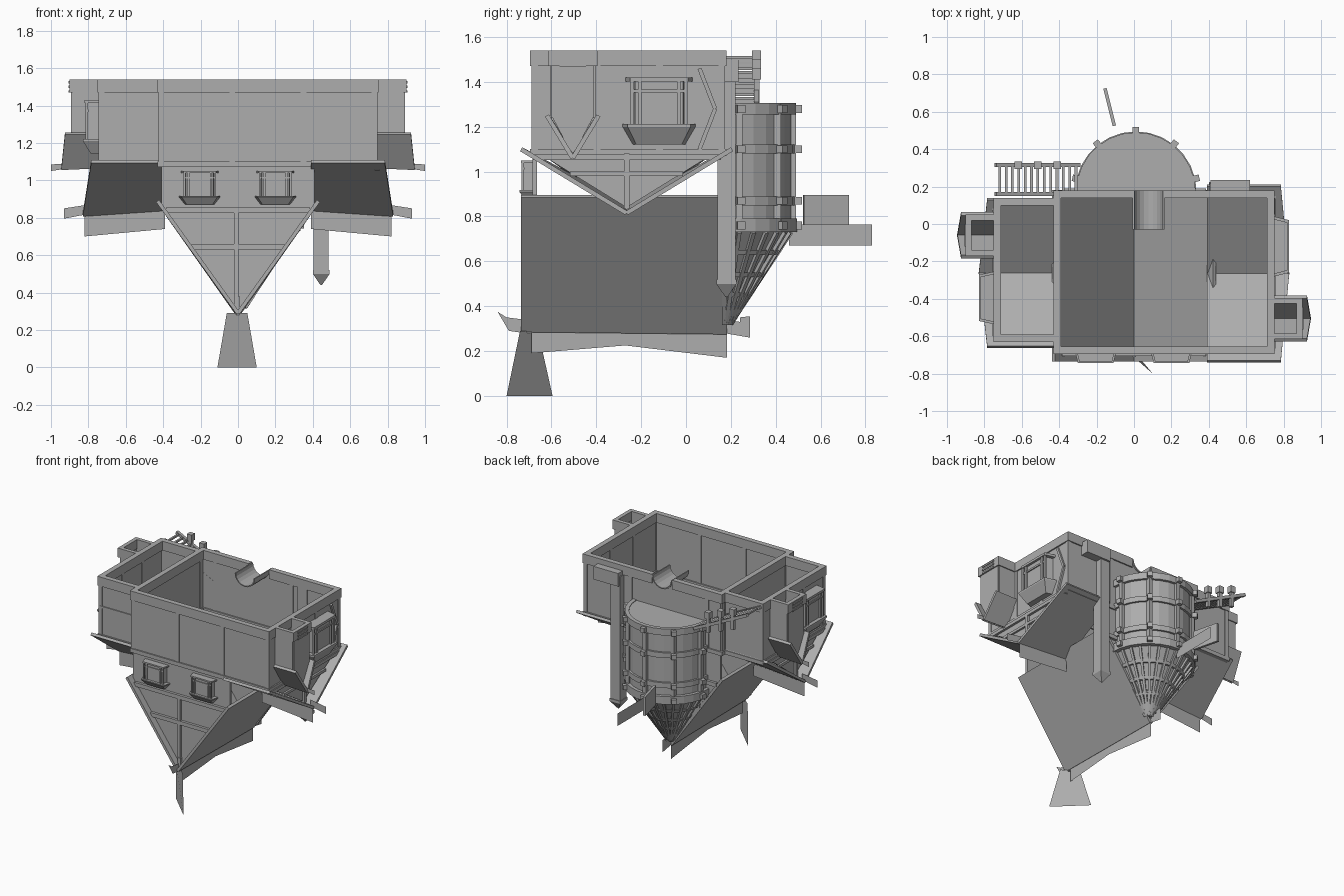
import bpy, bmesh, math
from mathutils import Vector

cube = bpy.data.objects.get("Cube")
if cube:
    bpy.data.objects.remove(cube, do_unlink=True)

grey = bpy.data.materials.new("stone grey")
grey.use_nodes = True
GREY = (0.42, 0.42, 0.42, 1)
grey.diffuse_color = GREY
grey.node_tree.nodes["Principled BSDF"].inputs["Base Color"].default_value = GREY


def finish(name, bm):
    bmesh.ops.recalc_face_normals(bm, faces=bm.faces)
    mesh = bpy.data.meshes.new(name)
    bm.to_mesh(mesh)
    bm.free()
    mesh.materials.append(grey)
    ob = bpy.data.objects.new(name, mesh)
    bpy.context.collection.objects.link(ob)
    return ob


def loft(name, rings, caps=True):
    """Skin between rings of equal point count."""
    bm = bmesh.new()
    vs = [[bm.verts.new(p) for p in r] for r in rings]
    n = len(vs[0])
    for a, b in zip(vs, vs[1:]):
        for i in range(n):
            bm.faces.new((a[i], a[(i + 1) % n], b[(i + 1) % n], b[i]))
    if caps:
        bm.faces.new(vs[0])
        bm.faces.new(vs[-1])
    return finish(name, bm)


def slab(name, pts, t=0.02):
    """Flat plate of thickness t centred on a polygon."""
    pts = [Vector(p) for p in pts]
    n = sum((pts[i].cross(pts[(i + 1) % len(pts)]) for i in range(len(pts))), Vector()).normalized()
    return loft(name, [[p - n * t / 2 for p in pts], [p + n * t / 2 for p in pts]])


def plate(name, pts):
    bm = bmesh.new()
    bm.faces.new([bm.verts.new(p) for p in pts])
    return finish(name, bm)


def box(name, x, y, z):
    ring = [(x[0], y[0]), (x[1], y[0]), (x[1], y[1]), (x[0], y[1])]
    return loft(name, [[(a, b, h) for a, b in ring] for h in z])


def beam(name, a, b, w=0.02):
    """Square bar from a to b."""
    a, b = Vector(a), Vector(b)
    d = (b - a).normalized()
    s = d.cross(Vector((0, 0, 1)) if abs(d.z) < 0.95 else Vector((0, 1, 0))).normalized()
    u = s.cross(d)
    offs = [(s * i + u * j) * w / 2 for i, j in ((-1, -1), (1, -1), (1, 1), (-1, 1))]
    return loft(name, [[p + o for o in offs] for p in (a, b)])


def to_y(c=0, s=1):
    return lambda u, v, z: (c + v, s * u, z)


def to_x(c, s):
    return lambda u, v, z: (s * u, c + v, z)


def trough(name, M, u0, ut, ub, w, zt, z0, z1):
    """V-shaped floor running along u, keel height from z0 to z1."""
    for s in (-1, 1):
        slab(name + "_slope", [M(u0, s * w, zt), M(ut, s * w, zt), M(ub, 0, z1), M(u0, 0, z0)])


# Upper walls, rim and base mouldings
def wall(name, a, b, ribs=0, out=(0, 0)):
    (x0, y0), (x1, y1) = a, b
    slab(name, [(x0, y0, 1.08), (x1, y1, 1.08), (x1, y1, 1.53), (x0, y0, 1.53)])
    h = 0.02
    for nm, z in (("rim", (1.47, 1.54)), ("base_moulding", (1.07, 1.10))):
        box(name + "_" + nm, (min(x0, x1) - h, max(x0, x1) + h), (min(y0, y1) - h, max(y0, y1) + h), z)
    for i in range(ribs):
        t = i / (ribs - 1)
        x, y = x0 + (x1 - x0) * t + out[0], y0 + (y1 - y0) * t + out[1]
        beam(name + "_rib", (x, y, 1.08), (x, y, 1.5), 0.03)


F, B, W, D = -0.675, 0.16, 0.73, -0.41
wall("front_wall", (D, F), (W, F), 4)
wall("left_wall", (W, F), (W, B), 4)
wall("divider_wall", (D, F), (D, B))
wall("right_front_wall", (-W, -0.61), (D, -0.61), 2)
wall("right_wall", (-W, -0.61), (-W, 0.12), 4)
wall("right_back_wall", (-W, 0.12), (D, 0.12), 2)
beam("front_rail", (-W, -0.62, 1.31), (D, -0.62, 1.31), 0.015)

# Back wall with round notch and the half-pipe spout in it
CX, R = 0.078, 0.085
arc = [(CX + math.cos(a) * R, 1.535 + math.sin(a) * R) for a in (math.pi * (1 + i / 10) for i in range(11))]
outline = [(D, 1.08), (D, 1.535)] + arc + [(W, 1.535), (W, 1.08)]
slab("back_wall", [(x, B, z) for x, z in outline])
for x in ((D, CX - R), (CX + R, W)):
    box("back_rim", x, (B - 0.02, B + 0.02), (1.47, 1.54))
box("back_base_moulding", (D, W), (B - 0.02, B + 0.02), (1.07, 1.10))
for x in (-0.3, 0.35, W):
    beam("back_rib", (x, B, 1.08), (x, B, 1.5), 0.03)
inner = [(CX + (x - CX) * 0.9, 1.535 + (z - 1.535) * 0.9) for x, z in reversed(arc)]
loft("spout", [[(x, y, z) for x, z in arc + inner] for y in (-0.03, 0.18)])

# Main hull: deep V running front to back, closed by pointed end walls
trough("hull", to_y(), -0.735, 0.183, 0.183, 0.43, 0.89, 0.29, 0.28)
for y, o in ((F, -0.015), (B, 0.015)):
    slab("hull_end", [(-0.41, y, 1.1), (0.41, y, 1.1), (0.41, y, 0.86), (0, y, 0.3), (-0.41, y, 0.86)])
    beam("hull_end_post", (-0.01, y + o, 0.31), (-0.01, y + o, 0.84), 0.025)
    for z in (0.84, 0.645):
        w = (z - 0.29) * 0.7
        beam("hull_end_rail", (-w, y + o, z), (w, y + o, z), 0.03)
beam("prow_pin", (0, -0.70, 0.28), (0, -0.70, 0.38), 0.02)
plate("keel_fin", [(0, -0.69, 0.31), (0, -0.69, 0.19), (0, -0.27, 0.225), (0, 0.183, 0.17), (0, 0.183, 0.3)])
plate("prow_tab", [(0, -0.84, 0.375), (0, -0.79, 0.29), (0, -0.72, 0.28), (0, -0.72, 0.34), (0, -0.8, 0.35)])
plate("stern_tab", [(0, 0.17, 0.28), (0, 0.285, 0.26), (0, 0.285, 0.355), (0, 0.24, 0.35), (0, 0.24, 0.33), (0, 0.17, 0.34)])
plate("foot", [(0.1, -0.8, 0), (-0.11, -0.595, 0), (-0.06, -0.66, 0.29), (0.05, -0.74, 0.29)])

# Side wings, window bays and hanging bays on both sides
for side, s, c, half, box_y, bay_y in (("left", 1, -0.265, 0.47, -0.12, -0.505), ("right", -1, -0.262, 0.395, -0.395, -0.06)):
    M = to_x(c, s)
    trough(side + "_wing", M, 0.39, 0.785, 0.83, half, 1.10, 0.845, 0.815)
    k = half - 0.05
    slab(side + "_wing_end", [M(W, -k, 1.1), M(W, k, 1.1), M(W, 0, 0.84)])
    beam(side + "_wing_rail", M(0.745, -k, 1.065), M(0.745, k, 1.065), 0.025)
    beam(side + "_wing_rail", M(0.745, -k * 0.6, 0.99), M(0.745, k * 0.6, 0.99), 0.02)
    beam(side + "_wing_post", M(0.745, 0, 0.83), M(0.745, 0, 1.08), 0.025)
    plate(side + "_wing_fin", [M(0.39, 0, 0.85), M(0.39, 0, 0.74), M(0.82, 0, 0.70), M(0.82, 0, 0.83)])
    plate(side + "_wing_tab", [M(0.8, 0, 0.82), M(0.93, 0, 0.795), M(0.93, 0, 0.85), M(0.8, 0, 0.87)])

    # Hanging bay with open top and V floor
    N = to_x(bay_y, s)
    trough(side + "_bay", N, W, 0.925, 0.945, 0.115, 1.25, 1.07, 1.06)
    corners = [N(W, -0.095, 0), N(0.885, -0.095, 0), N(0.885, 0.095, 0), N(W, 0.095, 0)]
    for a, b in zip(corners, corners[1:]):
        slab(side + "_bay_wall", [(a[0], a[1], 1.24), (b[0], b[1], 1.24), (b[0], b[1], 1.53), (a[0], a[1], 1.53)], 0.015)
        x, y = sorted((a[0], b[0])), sorted((a[1], b[1]))
        box(side + "_bay_rim", (x[0] - 0.015, x[1] + 0.015), (y[0] - 0.015, y[1] + 0.015), (1.47, 1.54))
    slab(side + "_bay_end", [N(0.885, -0.095, 1.25), N(0.885, 0.095, 1.25), N(0.885, 0, 1.07)], 0.015)
    for i in range(3):
        beam(side + "_vent_slat", N(0.9, -0.06, 1.475 + i * 0.025), N(0.9, 0.06, 1.475 + i * 0.025), 0.012)
    plate(side + "_bay_tab", [N(0.9, 0, 1.09), N(0.9, 0, 1.065), N(1.0, 0, 1.05), N(1.0, 0, 1.085)])

    # Truss braces on the side wall
    if s > 0:
        for a, b in ((1.10, 1.28), (1.46, 1.28)):
            beam("left_brace", (0.745, 0.06, a), (0.745, 0.13, b), 0.018)


# Projecting windows lofted from sill to cap
def oriel(name, M, hw, depth, z, sill, top):
    h = top - z
    prof = [(z, hw * 0.72, depth * 0.55), (sill, hw, depth), (sill + h * 0.04, hw, depth),
            (sill + h * 0.04, hw * 0.76, depth * 0.72), (top - h * 0.06, hw * 0.76, depth * 0.72),
            (top - h * 0.06, hw * 0.92, depth * 0.9), (top, hw * 0.92, depth * 0.9)]
    loft(name, [[M(0, -w, q), M(d, -w * 0.85, q), M(d, w * 0.85, q), M(0, w, q)] for q, w, d in prof])
    for k in (-0.85, -0.62, 0.62, 0.85):
        beam(name + "_mullion", M(depth * 0.78, k * hw * 0.85, sill), M(depth * 0.78, k * hw * 0.85, top), hw * 0.09)
    zt = top - h * 0.2
    beam(name + "_transom", M(depth * 0.74, -hw * 0.72, zt), M(depth * 0.74, hw * 0.72, zt), hw * 0.08)


oriel("left_window", lambda u, v, z: (W + u, -0.12 + v, z), 0.165, 0.1, 1.12, 1.2, 1.42)
oriel("right_window", lambda u, v, z: (-W - u, -0.395 + v, z), 0.145, 0.1, 1.14, 1.21, 1.43)
for x in (-0.205, 0.2):
    oriel("front_window", lambda u, v, z: (x + v, F - u, z), 0.112, 0.068, 0.87, 0.91, 1.05)

# Round half tower on the back, with bands, ribs and bolts
TX, TY, SEG = 0.01, 0.17, 14


def polar(r, a, z):
    return (TX + r * math.cos(a), TY + r * math.sin(a), z)


def half_lathe(name, prof):
    return loft(name, [[polar(r, math.pi * i / SEG, z) for r, z in prof] for i in range(SEG + 1)])


half_lathe("tower", [(0.005, 1.30), (0.30, 1.30), (0.30, 0.74), (0.005, 0.74)])
half_lathe("tower_cone", [(0.005, 0.74), (0.30, 0.74), (0.025, 0.32), (0.005, 0.32)])
for z, h, r in ((1.28, 0.025, 0.32), (1.1, 0.02, 0.315), (0.87, 0.02, 0.315), (0.76, 0.03, 0.325)):
    half_lathe("tower_band", [(0.29, z - h), (r, z - h), (r, z + h), (0.29, z + h)])
for z in (0.64, 0.54, 0.45):
    r = 0.025 + (z - 0.32) * 0.655
    half_lathe("cone_ring", [(r - 0.02, z - 0.01), (r + 0.008, z - 0.01), (r + 0.018, z + 0.01), (r - 0.01, z + 0.01)])
for i in range(SEG + 1):
    a = math.pi * i / SEG
    beam("cone_rib", polar(0.3, a, 0.73), polar(0.03, a, 0.32), 0.018)
    if i % 3 == 1:
        beam("tower_rib", polar(0.305, a, 0.74), polar(0.305, a, 1.3), 0.03)
        for z in (1.28, 1.1, 0.87, 0.76):
            beam("bolt", polar(0.3, a, z), polar(0.348, a, z), 0.035)

# Rudder vanes behind the tower
slab("upper_vane", [(-0.105, 0.525, 0.75), (-0.155, 0.725, 0.75), (-0.155, 0.725, 0.895), (-0.105, 0.525, 0.895)], 0.018)
plate("lower_vane", [(0, 0.46, 0.67), (0, 0.83, 0.67), (0, 0.83, 0.765), (0, 0.46, 0.765)])

# Drain pipe with pointed foot
box("pipe", (0.405, 0.485), (0.14, 0.22), (0.5, 1.47))
loft("pipe_foot", [[(0.445 + i * r, 0.18 + j * r, z) for i, j in ((-1, -1), (1, -1), (1, 1), (-1, 1))]
                   for r, z in ((0.004, 0.44), (0.045, 0.5), (0.045, 0.52))])
box("pipe_box", (0.41, 0.62), (0.16, 0.235), (1.4, 1.5))

# Stair rising from the tower lid to the right side, with capped posts
for y in (0.16, 0.315):
    beam("stair_rail", (-0.29, y, 1.30), (-0.74, y, 1.52), 0.022)
for i in range(13):
    x = -0.31 - i * 0.034
    beam("stair_tread", (x, 0.16, 1.31 + i * 0.0166), (x, 0.315, 1.31 + i * 0.0166), 0.014)
for i, x in enumerate((-0.41, -0.515, -0.62)):
    z = 1.44 + i * 0.04
    beam("stair_post", (x, 0.315, z - 0.14), (x, 0.315, z), 0.025)
    box("post_cap", (x - 0.02, x + 0.02), (0.295, 0.335), (z - 0.03, z + 0.02))
